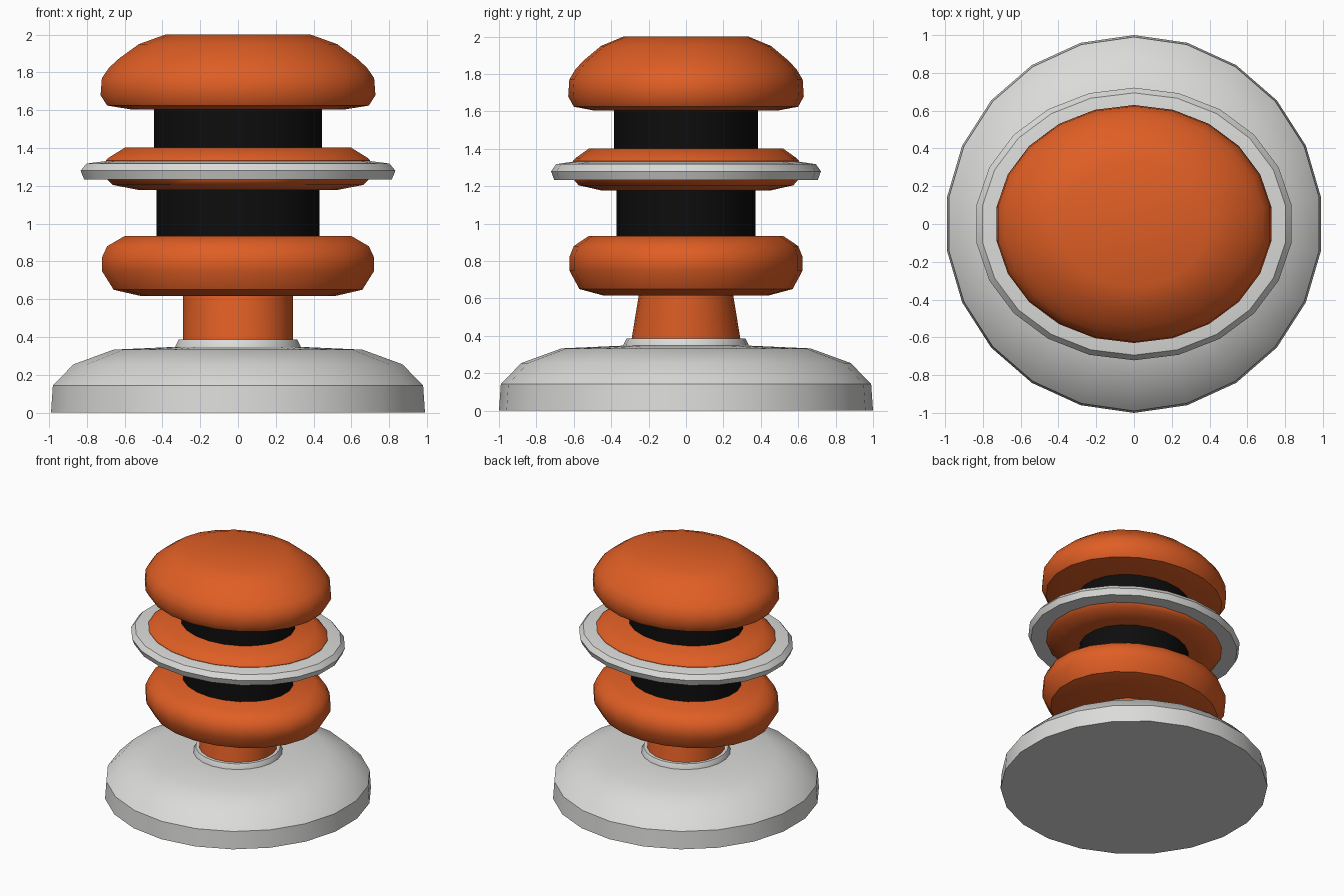
import bpy, bmesh, math

if "Cube" in bpy.data.objects:
    bpy.data.objects.remove(bpy.data.objects["Cube"])

SIDES = 22
OVAL = 0.857  # depth / width of the oval upper parts


def material(name, rgb):
    m = bpy.data.materials.new(name)
    m.diffuse_color = (*rgb, 1)
    m.use_nodes = True
    m.node_tree.nodes["Principled BSDF"].inputs["Base Color"].default_value = m.diffuse_color
    return m


ORANGE = material("orange", (0.74, 0.112, 0.018))
GREY = material("light grey", (0.71, 0.71, 0.70))
BLACK = material("black", (0.004, 0.004, 0.004))


def lathe(name, profile, mat, oval=OVAL, smooth=38):
    """Closed stack of 22-sided rings; profile is (x radius, z[, depth ratio])."""
    bm = bmesh.new()
    rings = []
    for p in profile:
        ratio = p[2] if len(p) > 2 else oval
        ring = []
        for i in range(SIDES):
            a = math.pi / 2 + 2 * math.pi * i / SIDES
            ring.append(bm.verts.new((p[0] * math.cos(a),
                                      p[0] * ratio * math.sin(a), p[1])))
        rings.append(ring)
    for lo, hi in zip(rings, rings[1:]):
        for i in range(SIDES):
            j = (i + 1) % SIDES
            bm.faces.new((lo[i], lo[j], hi[j], hi[i]))
    bm.faces.new(rings[0][::-1])
    bm.faces.new(rings[-1])
    bmesh.ops.recalc_face_normals(bm, faces=bm.faces)
    me = bpy.data.meshes.new(name)
    bm.to_mesh(me)
    bm.free()
    me.materials.append(mat)
    ob = bpy.data.objects.new(name, me)
    bpy.context.collection.objects.link(ob)
    bpy.ops.object.select_all(action='DESELECT')
    ob.select_set(True)
    bpy.context.view_layer.objects.active = ob
    bpy.ops.object.shade_smooth_by_angle(angle=math.radians(smooth))
    return ob


# round foot and collar
lathe("base", [(1.0, 0), (0.99, 0.143), (0.88, 0.255), (0.665, 0.333),
               (0.33, 0.348)], GREY, 1)
lathe("collar", [(0.335, 0.335), (0.333, 0.355), (0.317, 0.387),
                 (0.28, 0.387)], GREY, 1)

# neck turning from round to oval
lathe("neck", [(0.293, 0.37, 1), (0.293, 0.63, 0.855)], ORANGE)

# lower cushion
lathe("lower_cushion", [(0.52, 0.617), (0.665, 0.65), (0.728, 0.75),
                        (0.728, 0.82), (0.70, 0.88), (0.605, 0.935)], ORANGE)

# dark cores
lathe("lower_core", [(0.435, 0.92), (0.435, 1.19)], BLACK)
lathe("upper_core", [(0.449, 1.38), (0.449, 1.62)], BLACK)

# middle ring with its rim
lathe("middle_ring", [(0.525, 1.177), (0.67, 1.205), (0.70, 1.235),
                      (0.705, 1.335), (0.69, 1.35), (0.605, 1.402)], ORANGE)
lathe("rim", [(0.70, 1.233), (0.822, 1.233), (0.842, 1.28), (0.81, 1.318),
              (0.70, 1.332)], GREY)

# top cap
lathe("cap", [(0.575, 1.605), (0.70, 1.625), (0.735, 1.68), (0.728, 1.77),
              (0.69, 1.825), (0.635, 1.875), (0.53, 1.95), (0.39, 2.0)], ORANGE)
